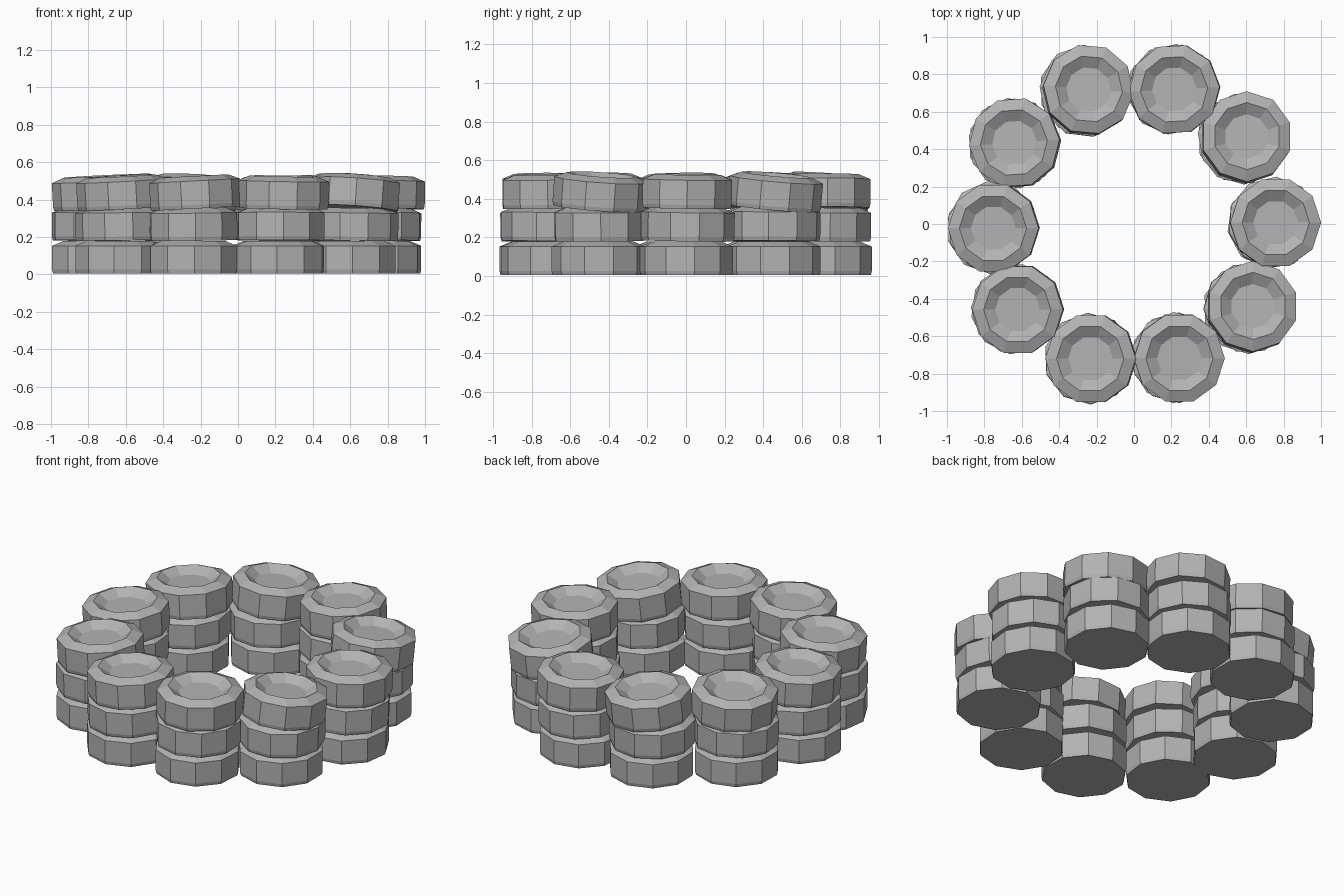
import bpy, bmesh, math, random
from mathutils import Matrix, Vector

cube = bpy.data.objects.get("Cube")
if cube:
    bpy.data.objects.remove(cube, do_unlink=True)

random.seed(4)
SIDES = 10

rubber = bpy.data.materials.new("worn_grey_rubber")
rubber.use_nodes = True
grey = (0.45, 0.45, 0.45, 1)
rubber.diffuse_color = grey
rubber.node_tree.nodes["Principled BSDF"].inputs["Base Color"].default_value = grey

# Tyre half-section: base, tread, sloped shoulder, dished hub
PROFILE = [(0.238, 0.0), (0.243, 0.02), (0.243, 0.148), (0.18, 0.174), (0.12, 0.135)]


def tyre(name, x, y, z, phase, lean_x=0, lean_y=0):
    """Ten-sided tyre; leans are the rise in degrees towards +x and +y."""
    bm = bmesh.new()
    rings = []
    for r, h in PROFILE:
        angles = [math.radians(phase) + math.tau * i / SIDES for i in range(SIDES)]
        rings.append([bm.verts.new((r * math.cos(a), r * math.sin(a), h)) for a in angles])
    for low, high in zip(rings, rings[1:]):
        for i in range(SIDES):
            j = (i + 1) % SIDES
            bm.faces.new((low[i], low[j], high[j], high[i]))
    bm.faces.new(rings[0][::-1])
    bm.faces.new(rings[-1])
    mesh = bpy.data.meshes.new(name)
    bm.to_mesh(mesh)
    bm.free()
    mesh.materials.append(rubber)
    ob = bpy.data.objects.new(name, mesh)
    tilt = (Matrix.Rotation(math.radians(-lean_x), 4, 'Y')
            @ Matrix.Rotation(math.radians(lean_y), 4, 'X'))
    ob.matrix_world = Matrix.Translation(Vector((x, y, z))) @ tilt
    bpy.context.collection.objects.link(ob)


# Top tyre of each stack: x, y, facet phase, lean in x, lean in y
STACKS = [
    (0.755, 0.005, 0, -1, -1),
    (0.595, 0.455, 18, -3, -5),
    (0.22, 0.72, 3, 2, 0),
    (-0.25, 0.71, -5, -3, -4),
    (-0.63, 0.43, 4, 4, -2),
    (-0.745, -0.02, 0, 3, 1),
    (-0.615, -0.455, 0, 3, 1),
    (-0.225, -0.72, 0, 3, 0),
    (0.24, -0.715, 0, -1, 1),
    (0.625, -0.45, 18, -4, -4),
]

# Ring of ten stacks, three tyres high
for n, (x, y, phase, lean_x, lean_y) in enumerate(STACKS, 1):
    shift = random.uniform(-0.006, 0.006)
    tyre(f"bottom_tyre_{n}", x - 0.015, y + shift, 0.005, 15 + random.uniform(-6, 6))
    tyre(f"middle_tyre_{n}", x - 0.012, y - shift, 0.182, random.uniform(0, 36),
         random.uniform(-1, 1), random.uniform(-1, 1))
    tyre(f"top_tyre_{n}", x, y, 0.352, phase, lean_x, lean_y)
